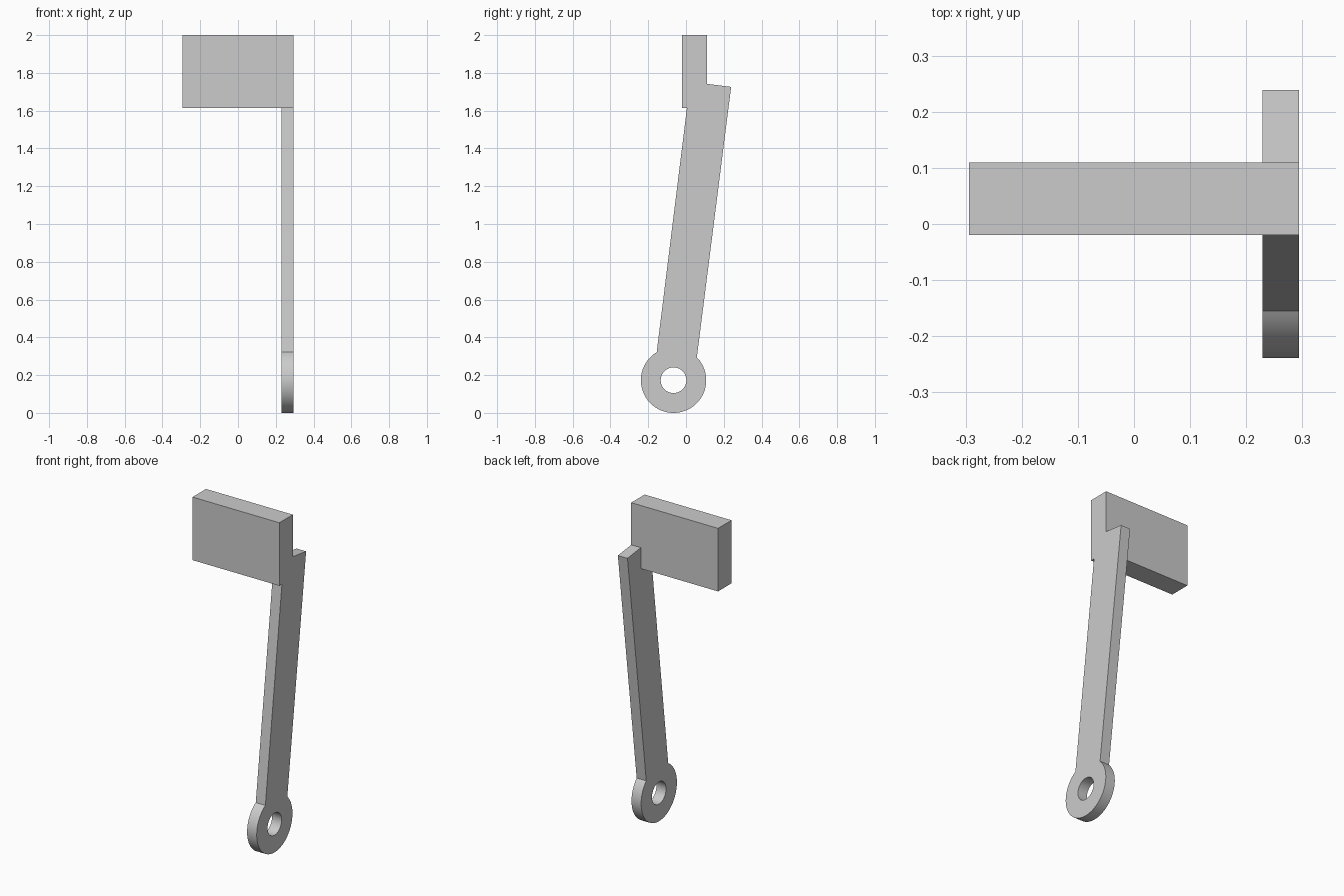
import bpy
import bmesh
from math import cos, sin, radians
from mathutils import Vector

cube = bpy.data.objects.get("Cube")
if cube:
    bpy.data.objects.remove(cube, do_unlink=True)

grey = bpy.data.materials.new("light grey")
grey.use_nodes = True
colour = (0.6, 0.6, 0.6, 1)
grey.diffuse_color = colour
grey.node_tree.nodes["Principled BSDF"].inputs["Base Color"].default_value = colour

HALF_X = 0.294
BLOCK_FRONT, BLOCK_BACK = -0.02, 0.11
BLOCK_BOTTOM, BLOCK_TOP = 1.614, 2.0
ARM_INNER = 0.229
EYE = Vector((-0.066, 0.173))
EYE_RADIUS, HOLE_RADIUS = 0.173, 0.068


def arc(radius, start, end, steps):
    """Points (y, z) on a circle about the eye centre."""
    angles = [radians(start + (end - start) * i / steps) for i in range(steps + 1)]
    return [EYE + radius * Vector((cos(a), sin(a))) for a in angles]


def extruded(name, loops, x0, x1):
    """Fill closed (y, z) loops, with inner loops as holes, and extrude along x."""
    bm = bmesh.new()
    for loop in loops:
        verts = [bm.verts.new((x0, y, z)) for y, z in loop]
        for a, b in zip(verts, verts[1:] + verts[:1]):
            bm.edges.new((a, b))
    bmesh.ops.triangle_fill(bm, edges=bm.edges[:], use_beauty=True, use_dissolve=False)
    grown = bmesh.ops.extrude_face_region(bm, geom=bm.faces[:], use_keep_orig=True)
    moved = [g for g in grown["geom"] if isinstance(g, bmesh.types.BMVert)]
    bmesh.ops.translate(bm, verts=moved, vec=(x1 - x0, 0, 0))
    bmesh.ops.recalc_face_normals(bm, faces=bm.faces[:])
    mesh = bpy.data.meshes.new(name)
    bm.to_mesh(mesh)
    bm.free()
    mesh.materials.append(grey)
    obj = bpy.data.objects.new(name, mesh)
    bpy.context.collection.objects.link(obj)
    return obj


# Rectangular block across the top
extruded("top_block", [[(BLOCK_FRONT, BLOCK_BOTTOM), (BLOCK_BACK, BLOCK_BOTTOM),
                        (BLOCK_BACK, BLOCK_TOP), (BLOCK_FRONT, BLOCK_TOP)]],
         -HALF_X, HALF_X)

# Leaning arm with a round eye, notched to fit under and behind the block
outline = arc(EYE_RADIUS, 121, 404.5, 72) + [
    Vector((0.239, 1.726)), Vector((BLOCK_BACK, 1.742)),
    Vector((BLOCK_BACK, BLOCK_BOTTOM)), Vector((0.005, BLOCK_BOTTOM))]
hole = arc(HOLE_RADIUS, 0, 360, 48)[:-1]
arm = extruded("leaning_arm", [outline, hole], ARM_INNER, HALF_X)

bpy.ops.object.select_all(action="DESELECT")
arm.select_set(True)
bpy.context.view_layer.objects.active = arm
bpy.ops.object.shade_smooth_by_angle(angle=radians(30))
